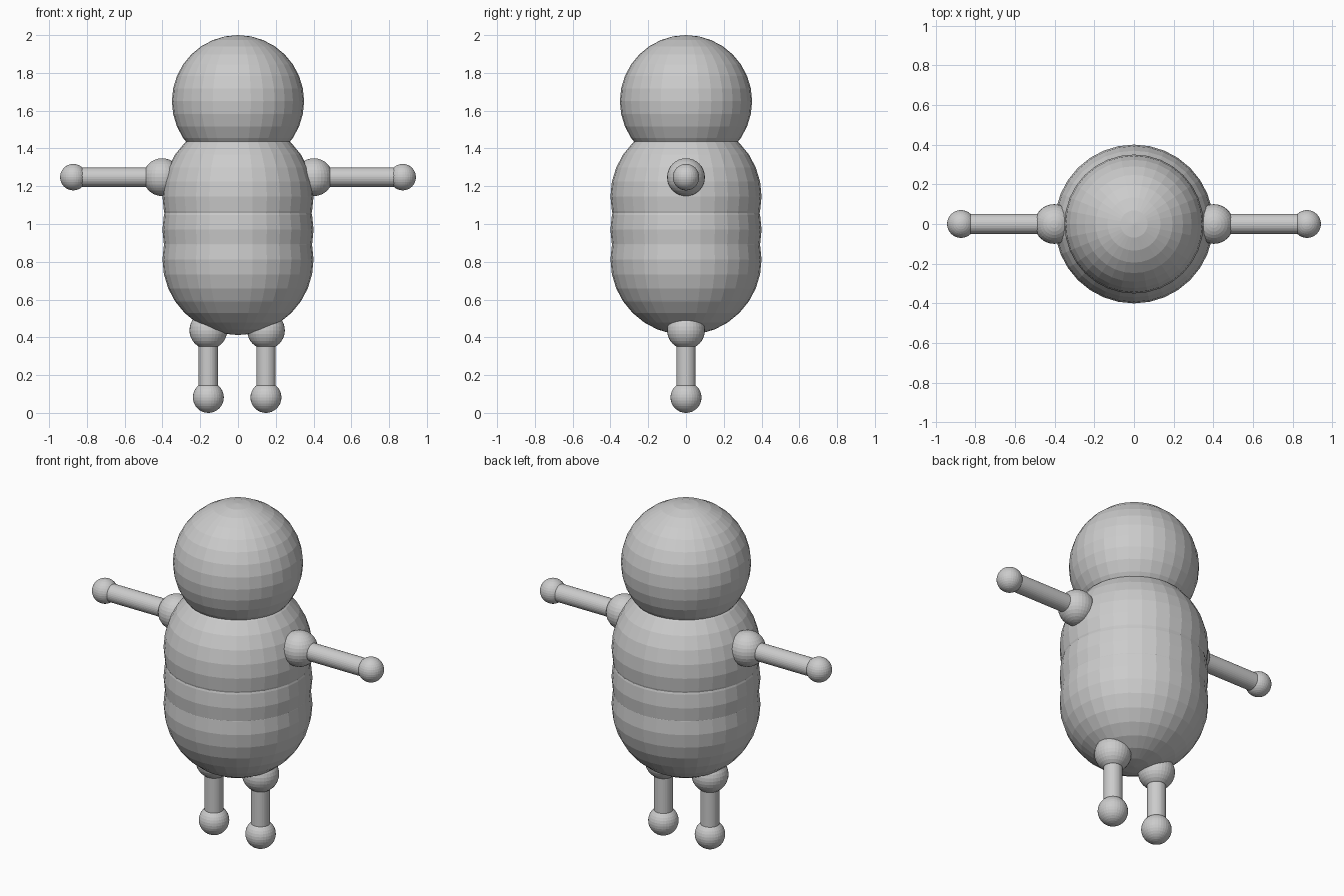
import bpy
from mathutils import Vector

if "Cube" in bpy.data.objects:
    bpy.data.objects.remove(bpy.data.objects["Cube"])


def ball(name, center, radius):
    bpy.ops.mesh.primitive_uv_sphere_add(segments=32, ring_count=16, radius=radius, location=center)
    bpy.context.object.name = name


def rod(name, start, end, radius):
    a, b = Vector(start), Vector(end)
    bpy.ops.mesh.primitive_cylinder_add(vertices=32, radius=radius, depth=(b - a).length,
                                        location=(a + b) / 2)
    obj = bpy.context.object
    obj.name = name
    obj.rotation_euler = (b - a).to_track_quat('Z', 'Y').to_euler()


# Head and the stacked torso spheres
ball("head", (0, 0, 1.65), 0.35)
ball("chest", (0, 0, 1.146), 0.4)
ball("waist", (0, 0, 0.97), 0.4)
ball("belly", (0, 0, 0.812), 0.4)

for side, s, leg_x in (("left", -1, -0.157), ("right", 1, 0.148)):
    # Arm: shoulder joint, rod, hand
    shoulder, hand = (s * 0.402, 0, 1.248), (s * 0.872, 0, 1.248)
    ball(side + "_shoulder", shoulder, 0.1)
    rod(side + "_arm", shoulder, hand, 0.051)
    ball(side + "_hand", hand, 0.07)

    # Leg: hip joint, rod, foot
    hip, foot = (leg_x, 0, 0.437), (leg_x, 0, 0.082)
    ball(side + "_hip", hip, 0.1)
    rod(side + "_leg", hip, foot, 0.051)
    ball(side + "_foot", foot, 0.082)
